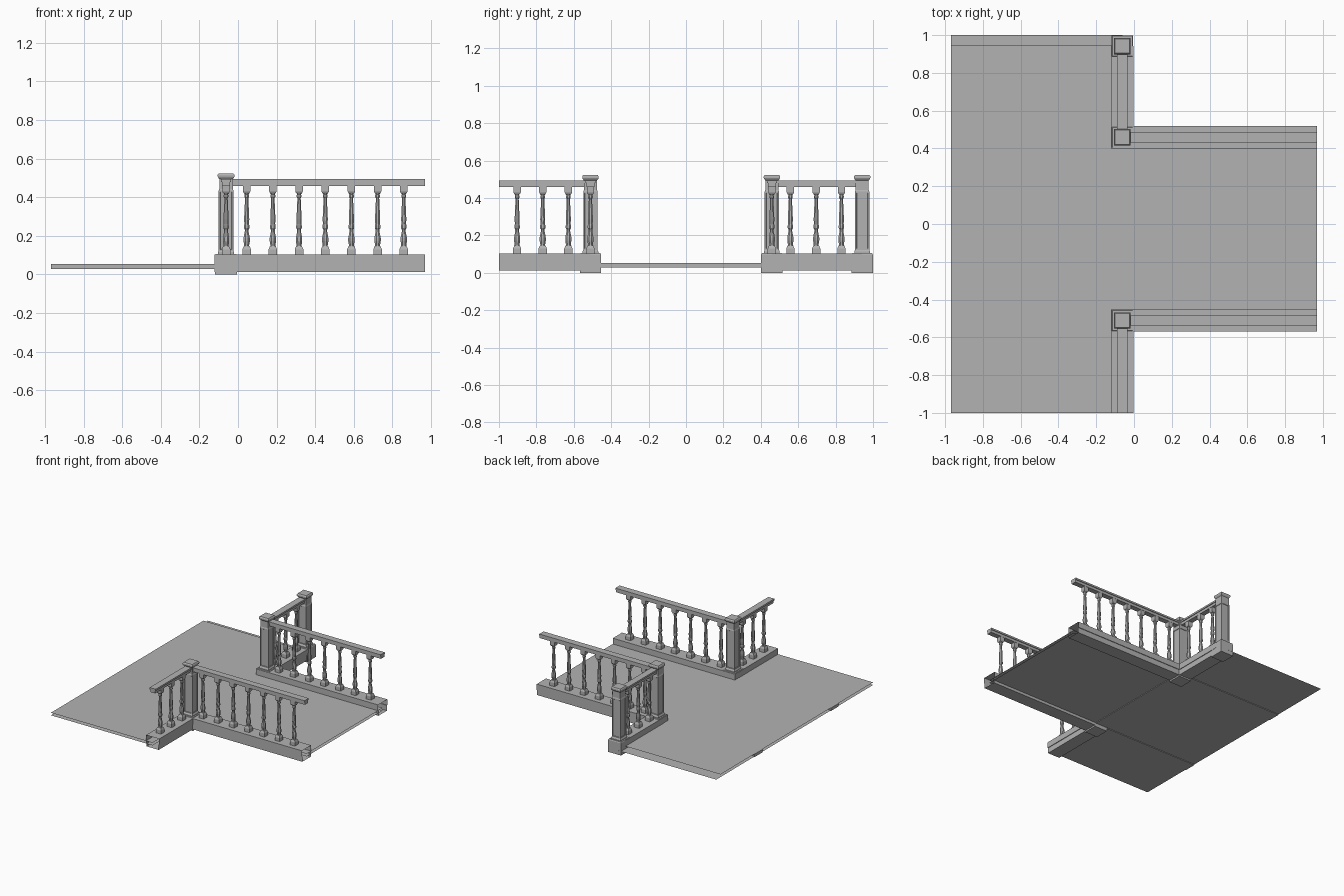
import bpy, bmesh, math
from mathutils import Vector

if "Cube" in bpy.data.objects:
    bpy.data.objects.remove(bpy.data.objects["Cube"])

PX = -0.062                      # x of the post line
YB, YF = 0.459, -0.511           # y of the two railing lines
YE = 0.942                       # y of the end post
END = 0.97

stone = bpy.data.materials.new("dark_stone")
stone.diffuse_color = (0.45, 0.45, 0.45, 1)
stone.use_nodes = True
stone.node_tree.nodes["Principled BSDF"].inputs["Base Color"].default_value = stone.diffuse_color


def finish(bm, name, recalc=True):
    if recalc:
        bmesh.ops.recalc_face_normals(bm, faces=bm.faces)
    me = bpy.data.meshes.new(name)
    bm.to_mesh(me)
    bm.free()
    me.materials.append(stone)
    ob = bpy.data.objects.new(name, me)
    bpy.context.scene.collection.objects.link(ob)
    return ob


def loft(bm, rings, x, y):
    """Stack rings of (half width, z, sides); square rings are axis aligned."""
    prev = first = None
    for r, z, n in rings:
        k = r / math.cos(math.pi / n)
        ring = [bm.verts.new((x + k * math.cos(2 * math.pi * (i + .5) / n),
                              y + k * math.sin(2 * math.pi * (i + .5) / n), z)) for i in range(n)]
        if prev:
            for i in range(n):
                bm.faces.new((prev[i], prev[(i + 1) % n], ring[(i + 1) % n], ring[i]))
        first = first or ring
        prev = ring
    bm.faces.new(first[::-1])
    bm.faces.new(prev)


def sweep(name, profile, a, b, caps=False):
    """Extrude a closed (side, z) profile along the ground line a -> b."""
    a, b = Vector(a), Vector(b)
    d = (b - a).normalized()
    side = Vector((-d.y, d.x))
    bm = bmesh.new()
    loops = [[bm.verts.new((*(p + side * s), z)) for s, z in profile] for p in (a, b)]
    n = len(profile)
    for i in range(n):
        j = (i + 1) % n
        bm.faces.new((loops[0][i], loops[0][j], loops[1][j], loops[1][i]))
    if caps:
        for l in loops:
            bm.faces.new(l)
    return finish(bm, name)


def mirrored(half):
    return half + [(-s, z) for s, z in reversed(half)]


def sheet(name, z, back, up):
    bm = bmesh.new()
    pts = [(-END, -1), (PX, -1), (PX, YF), (END, YF), (END, YB), (PX, YB), (PX, back), (-END, back)]
    vs = [bm.verts.new((x, y, z)) for x, y in pts]
    bm.faces.new(vs if up else vs[::-1])
    return finish(bm, name, False)


# Floor: upper skin, and a lower skin that shows as a step along the back edge
sheet("floor_top", 0.055, 0.945, True)
sheet("floor_underside", 0.034, 1, False)

# Shallow beams under the floor
beam = mirrored([(0.05, 0.029), (0.05, 0.053)])
for y in (YB, YF):
    sweep("floor_beam", beam, (-END, y), (PX, y), True)
sweep("cross_beam", beam, (PX, YF), (PX, YB))

# Curbs and handrails along each railing line
curb = mirrored([(0.054, 0.012), (0.054, 0.055), (0.059, 0.055), (0.059, 0.102)])
rail = mirrored([(0.021, 0.459), (0.021, 0.48), (0.027, 0.48), (0.027, 0.494)])
for y in (YB, YF):
    sweep("long_curb", curb, (PX - 0.059, y), (END, y))
    sweep("long_handrail", rail, (PX, y), (END, y), True)
for y0, y1 in ((YB, YE), (YF, -1)):
    sweep("short_curb", curb, (PX, y0), (PX, y1))
    sweep("short_handrail", rail, (PX, y0), (PX, y1), True)

# Posts: plinth, shaft with recessed panels, moulded cap
for y in (YB, YF, YE):
    bm = bmesh.new()
    loft(bm, [(0.057, 0, 4), (0.057, 0.098, 4), (0.053, 0.106, 4)], PX, y)
    finish(bm, "post_plinth")

    bm = bmesh.new()
    loft(bm, [(0.042, 0.104, 4), (0.042, 0.115, 4), (0.038, 0.122, 4),
              (0.038, 0.435, 4), (0.035, 0.443, 4), (0.035, 0.496, 4)], PX, y)
    bm.normal_update()
    panels = [f for f in bm.faces if max(v.co.z for v in f.verts) - min(v.co.z for v in f.verts) > 0.3]
    bmesh.ops.inset_individual(bm, faces=panels, thickness=0.01)
    bmesh.ops.inset_individual(bm, faces=panels, thickness=0.003, depth=-0.003)
    finish(bm, "post_shaft")

    bm = bmesh.new()
    loft(bm, [(0.035, 0.494, 4), (0.042, 0.503, 4), (0.0435, 0.508, 4),
              (0.0435, 0.516, 4), (0.038, 0.524, 4)], PX, y)
    finish(bm, "post_cap")

# Balusters: square foot, turned stem, capital under the rail
spots = [(0.045 + 0.1357 * i, y) for y in (YB, YF) for i in range(7)]
spots += [(PX, y) for y in (-0.903, -0.766, -0.629, 0.558, 0.696, 0.831)]
foot = [(0.022, 0.1, 4), (0.022, 0.13, 4), (0.015, 0.146, 4)]
stem = [(r, z, 8) for r, z in ((0.013, 0.144), (0.013, 0.152), (0.0165, 0.172), (0.0165, 0.188),
                              (0.010, 0.222), (0.010, 0.232), (0.0145, 0.24), (0.0145, 0.252),
                              (0.012, 0.262), (0.0135, 0.285), (0.0085, 0.395), (0.0125, 0.402),
                              (0.0125, 0.41), (0.010, 0.415), (0.018, 0.43))]
top = [(0.014, 0.42, 4), (0.0195, 0.43, 4), (0.0195, 0.461, 4)]
for x, y in spots:
    bm = bmesh.new()
    for part in (foot, stem, top):
        loft(bm, part, x, y)
    finish(bm, "baluster")
